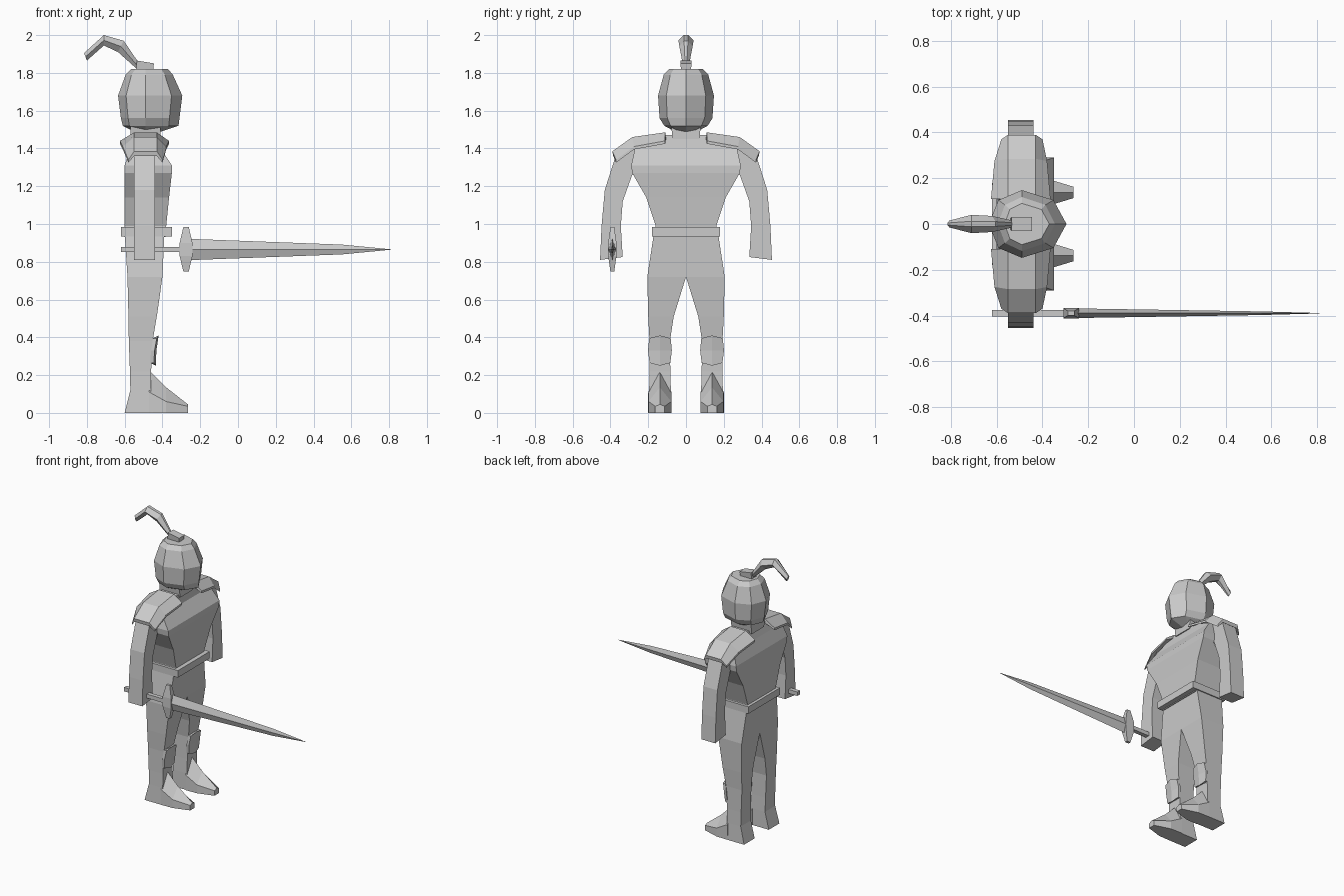
import bpy, bmesh, math

steel = bpy.data.materials.new("steel grey")
steel.diffuse_color = (0.6, 0.6, 0.6, 1)
CX = -0.49  # body axis


def loft(name, rings):
    """Skin a list of equal-length point rings and cap both ends."""
    bm = bmesh.new()
    vs = [[bm.verts.new(p) for p in r] for r in rings]
    n = len(rings[0])
    for a, b in zip(vs, vs[1:]):
        for i in range(n):
            j = (i + 1) % n
            bm.faces.new((a[i], a[j], b[j], b[i]))
    bm.faces.new(vs[0])
    bm.faces.new(vs[-1])
    bmesh.ops.remove_doubles(bm, verts=bm.verts, dist=1e-5)
    bmesh.ops.recalc_face_normals(bm, faces=bm.faces)
    me = bpy.data.meshes.new(name)
    bm.to_mesh(me)
    bm.free()
    me.materials.append(steel)
    ob = bpy.data.objects.new(name, me)
    bpy.context.collection.objects.link(ob)
    return ob


def rect(x0, x1, y0, y1, z):
    return [(x0, y0, z), (x1, y0, z), (x1, y1, z), (x0, y1, z)]


def both(name, rings):
    """Left part and its mirrored right twin."""
    loft("left_" + name, rings)
    loft("right_" + name, [[(x, -y, z) for x, y, z in r] for r in rings])


# Torso: back x, front x, half width, height
loft("torso", [rect(a, b, -w, w, z) for a, b, w, z in (
    (-0.6, -0.385, 0.165, 0.93), (-0.6, -0.38, 0.16, 0.99),
    (-0.6, -0.365, 0.21, 1.14), (-0.6, -0.35, 0.285, 1.27),
    (-0.6, -0.35, 0.29, 1.31), (-0.57, -0.41, 0.27, 1.40),
    (-0.55, -0.42, 0.11, 1.47))])
loft("belt", [rect(-0.62, -0.35, -0.18, 0.18, z) for z in (0.935, 0.985)])
loft("neck", [rect(-0.57, -0.41, -0.07, 0.07, 1.45), rect(-0.57, -0.41, -0.08, 0.08, 1.53)])

# Helmet: eight-sided rings with a ridge front and back
helmet = []
for xb, xf, w, z in ((-0.54, -0.42, 0.05, 1.485), (-0.61, -0.315, 0.115, 1.52),
                     (-0.62, -0.31, 0.14, 1.56), (-0.635, -0.295, 0.148, 1.68),
                     (-0.595, -0.345, 0.118, 1.79), (-0.565, -0.37, 0.09, 1.82)):
    ring = []
    for i in range(8):
        c, s = math.cos(i * math.pi / 4), math.sin(i * math.pi / 4)
        ring.append((CX + c * (xf - CX if c > 0 else CX - xb), w * s, z))
    helmet.append(ring)
loft("helmet", helmet)

# Plume holder and curved plume: top and bottom edge points, half width
loft("plume_holder", [rect(-0.54, -0.45, -0.025, 0.025, 1.81),
                      [(-0.535, -0.03, 1.865), (-0.445, -0.03, 1.85),
                       (-0.445, 0.03, 1.85), (-0.535, 0.03, 1.865)]])
plume = []
for (xt, zt), (xb, zb), w in (((-0.52, 1.845), (-0.54, 1.825), 0.015),
                              ((-0.605, 1.97), (-0.635, 1.91), 0.035),
                              ((-0.71, 2.0), (-0.71, 1.945), 0.04),
                              ((-0.815, 1.905), (-0.80, 1.865), 0.015)):
    plume.append([(xt, -w * 0.3, zt), (xt, w * 0.3, zt),
                  ((xt + xb) / 2, w, (zt + zb) / 2), (xb, w * 0.3, zb),
                  (xb, -w * 0.3, zb), ((xt + xb) / 2, -w, (zt + zb) / 2)])
loft("plume", plume)

# Arms: inner and outer edge points of each section
both("arm", [[(-0.55, yi, zi), (-0.44, yi, zi), (-0.44, yo, zo), (-0.55, yo, zo)]
             for yi, zi, yo, zo in ((0.2, 1.25, 0.2, 1.43), (0.285, 1.26, 0.36, 1.40),
                                    (0.335, 1.12, 0.43, 1.18), (0.345, 0.99, 0.447, 0.99),
                                    (0.335, 0.825, 0.455, 0.81))])

# Shoulder plates: arched sections running outward
plates = []
for y, z, xb, xf, drop, dy in ((0.11, 1.485, -0.625, -0.365, 0.045, 0),
                               (0.285, 1.46, -0.61, -0.38, 0.05, -0.01),
                               (0.39, 1.385, -0.58, -0.40, 0.045, -0.02)):
    t = 0.015
    plates.append([(xb, y + dy, z - drop), (-0.55, y, z), (-0.43, y, z), (xf, y + dy, z - drop),
                   (xf, y + dy, z - drop - t), (-0.43, y - 0.005, z - t - 0.01),
                   (-0.55, y - 0.005, z - t - 0.01), (xb, y + dy, z - drop - t)])
both("shoulder_plate", plates)

# Legs: back x, front x, inner y, outer y, height
both("leg", [rect(*s) for s in (
    (-0.6, -0.39, 0, 0.17, 0.95), (-0.585, -0.4, 0, 0.205, 0.72),
    (-0.58, -0.43, 0.065, 0.2, 0.51), (-0.578, -0.452, 0.085, 0.193, 0.38),
    (-0.572, -0.46, 0.083, 0.193, 0.22), (-0.57, -0.46, 0.08, 0.195, 0.12),
    (-0.6, -0.45, 0.08, 0.2, 0))])

# Feet: half width, side height and ridge height along x
both("foot", [[(x, 0.138 - w, 0), (x, 0.138 - w, s), (x, 0.138, r), (x, 0.138 + w, s), (x, 0.138 + w, 0)]
              for x, w, s, r in ((-0.47, 0.062, 0.11, 0.225), (-0.38, 0.06, 0.06, 0.135),
                                 (-0.265, 0.025, 0.035, 0.045))])

# Knee guards: bent plates pointed at top and bottom
both("knee_guard", [[(xb, 0.138 - w, z), (xf - 0.01, 0.138 - w, z), (xf, 0.138, z + p),
                     (xf - 0.01, 0.138 + w, z), (xb, 0.138 + w, z)]
                    for xb, xf, w, z, p in ((-0.465, -0.435, 0.055, 0.265, -0.015),
                                            (-0.46, -0.432, 0.063, 0.33, 0),
                                            (-0.45, -0.42, 0.057, 0.395, 0.015))])

# Sword in the right hand: grip, crossguard and diamond blade
SY, SZ = -0.39, 0.865
loft("sword_grip", [[(x, SY - 0.015, SZ - 0.014), (x, SY + 0.015, SZ - 0.014),
                     (x, SY + 0.015, SZ + 0.014), (x, SY - 0.015, SZ + 0.014)]
                    for x in (-0.62, -0.26)])
loft("crossguard", [rect(-0.275 - a, -0.275 + a, SY - b, SY + b, SZ + h)
                    for a, b, h in ((0.014, 0.01, -0.117), (0.034, 0.022, -0.035),
                                    (0.034, 0.022, 0.035), (0.014, 0.01, 0.12))])
loft("sword_blade", [[(x, SY, SZ - h), (x, SY + w, SZ), (x, SY, SZ + h), (x, SY - w, SZ)]
                     for x, h, w in ((-0.25, 0.056, 0.021), (0.55, 0.026, 0.008),
                                     (0.81, 0.001, 0.001))])
